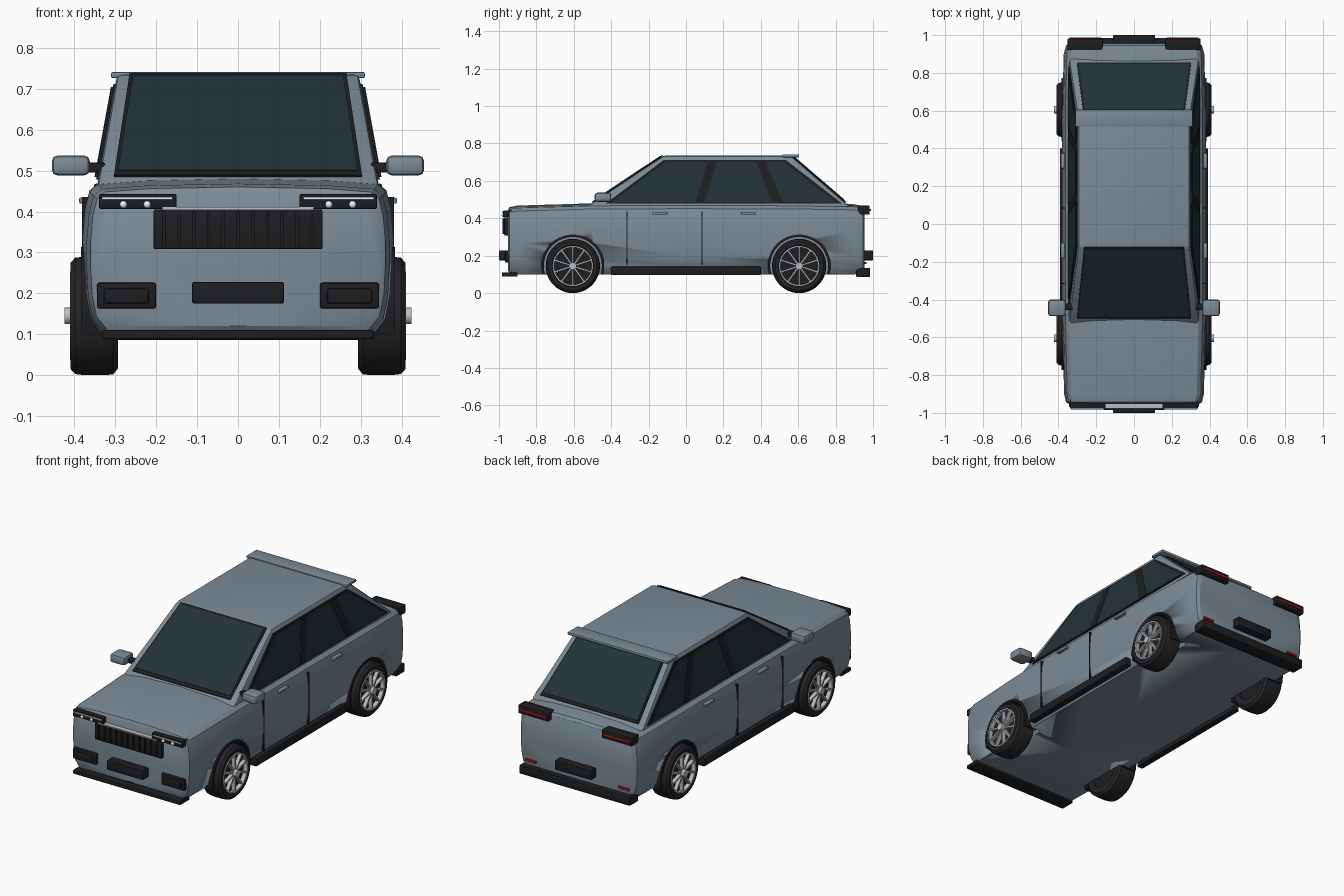
import bpy, bmesh, math
from mathutils import Vector

if "Cube" in bpy.data.objects:
    bpy.data.objects.remove(bpy.data.objects["Cube"])


def mat(name, *c):
    m = bpy.data.materials.new(name)
    m.diffuse_color = (*c, 1)
    m.use_nodes = True
    m.node_tree.nodes["Principled BSDF"].inputs["Base Color"].default_value = m.diffuse_color
    return m


PAINT = mat("paint", .20, .26, .31)
BLACK = mat("black_trim", .012, .013, .015)
RUBBER = mat("rubber", .018, .018, .02)
GLASS = mat("tinted_glass", .016, .032, .04)
SILVER = mat("silver", .5, .52, .54)
LAMP = mat("lamp", .85, .92, 1)
RED = mat("red_lamp", .45, .01, .015)


def finish(name, bm, m, bevel=0, seg=2, smooth=True):
    bmesh.ops.recalc_face_normals(bm, faces=bm.faces)
    me = bpy.data.meshes.new(name)
    bm.to_mesh(me)
    bm.free()
    ob = bpy.data.objects.new(name, me)
    bpy.context.collection.objects.link(ob)
    me.materials.append(m)
    bpy.ops.object.select_all(action='DESELECT')
    ob.select_set(True)
    bpy.context.view_layer.objects.active = ob
    if bevel:
        b = ob.modifiers.new("bevel", 'BEVEL')
        b.width, b.segments = bevel, seg
        bpy.ops.object.modifier_apply(modifier="bevel")
    if smooth:
        bpy.ops.object.shade_smooth_by_angle(angle=math.radians(32))
    return ob


def box(name, x, y, z, m, bevel=0):
    bm = bmesh.new()
    bmesh.ops.create_cube(bm, size=1)
    for v in bm.verts:
        v.co = [(a[0] + a[1]) / 2 + c * abs(a[1] - a[0]) for a, c in zip((x, y, z), v.co)]
    return finish(name, bm, m, bevel)


def prism(name, pts, off, m, bevel=0):
    """Polygon extruded along a vector."""
    bm = bmesh.new()
    f = bm.faces.new([bm.verts.new(p) for p in pts])
    ext = bmesh.ops.extrude_face_region(bm, geom=[f], use_keep_orig=True)
    for v in ext["geom"]:
        if isinstance(v, bmesh.types.BMVert):
            v.co += Vector(off)
    return finish(name, bm, m, bevel)


def loft(name, rings, m, closed=False, bevel=0):
    """Skin closed rings; cap the ends, or join them when closed."""
    bm = bmesh.new()
    vs = [[bm.verts.new(p) for p in r] for r in rings]
    n, k = len(vs[0]), len(vs)
    for i in range(k if closed else k - 1):
        a, b = vs[i], vs[(i + 1) % k]
        for j in range(n):
            bm.faces.new((a[j], a[(j + 1) % n], b[(j + 1) % n], b[j]))
    if not closed:
        bm.faces.new(vs[0])
        bm.faces.new(vs[-1])
    return finish(name, bm, m, bevel)


def lathe(name, profile, cy, cz, s, m, a0=0, a1=360, n=48):
    """Revolve a closed (x, r) profile about a side-to-side axle."""
    full = a1 - a0 == 360
    rings = []
    for i in range(n if full else n + 1):
        a = math.radians(a0 + (a1 - a0) * i / n)
        rings.append([(s * x, cy + r * math.cos(a), cz + r * math.sin(a)) for x, r in profile])
    return loft(name, rings, m, full)


def disc(name, x0, x1, r, cy, cz, s, m):
    rings = [[(s * x, cy + r * math.cos(i * math.pi / 16), cz + r * math.sin(i * math.pi / 16))
              for i in range(32)] for x in (x0, x1)]
    return loft(name, rings, m)


AXLES, WZ = (-.605, .605), .145

# Lower body lofted front to back
half = [(0, 0), (.88, 0), (.96, .1), (.99, .25), (1, .45), (1, .62), (.985, .8),
        (.955, .92), (.9, .965), (.6, .988), (0, 1)]
stations = [(-.952, .345, .445, .12), (-.943, .36, .46, .108), (-.9, .37, .468, .1), (-.5, .38, .48, .1),
            (0, .38, .482, .1), (.6, .38, .48, .1), (.9, .372, .475, .1), (.945, .36, .466, .108),
            (.955, .345, .452, .12)]
rings = []
for y, w, zt, zb in stations:
    right = [(w * a, y, zb + (zt - zb) * b) for a, b in half]
    rings.append(right + [(-x, yy, z) for x, yy, z in right[-2:0:-1]])
body = loft("body", rings, PAINT)

# Wheel arch cut-outs
for s in (-1, 1):
    for y in AXLES:
        c = disc("arch_cutter", .275, .5, .168, y, WZ, s, PAINT)
        c.hide_render = True
        bpy.context.view_layer.objects.active = body
        b = body.modifiers.new("arch", 'BOOLEAN')
        b.operation, b.object, b.solver = 'DIFFERENCE', c, 'EXACT'
        bpy.ops.object.modifier_apply(modifier="arch")
        bpy.data.objects.remove(c)

# Cabin
ZB, ZT, XB, XT = .46, .735, .345, .295
YF, YR = (-.535, -.12), (.88, .56)
loft("cabin", [[(-x, f, z), (x, f, z), (x, r, z), (-x, r, z)]
               for x, f, r, z in ((XB, YF[0], YR[0], ZB), (XT, YF[1], YR[1], ZT))], PAINT, bevel=.012)


def lerp(a, b, z):
    return a + (b - a) * (z - ZB) / (ZT - ZB)


def screen(name, ys, w0, w1, z0, z1, lift, m):
    d = Vector((0, -(ZT - ZB), ys[1] - ys[0])) if ys[0] < 0 else Vector((0, ZT - ZB, ys[0] - ys[1]))
    pts = [(-w0, lerp(*ys, z0), z0), (w0, lerp(*ys, z0), z0), (w1, lerp(*ys, z1), z1), (-w1, lerp(*ys, z1), z1)]
    prism(name, pts, d.normalized() * lift, m)


# Windscreen and rear window with black surrounds
for name, ys in (("windscreen", YF), ("rear_window", YR)):
    screen(name + "_seal", ys, .303, .265, .484, .733, .006, BLACK)
    screen(name, ys, .293, .257, .494, .726, .009, GLASS)


def side_panel(name, s, yz, lift, m):
    prism(name, [(s * lerp(XB, XT, z), y, z) for y, z in yz], (s * lift, 0, 0), m)


# Roof spoiler
box("roof_spoiler", (-.31, .31), (.515, .605), (.726, .741), PAINT, .004)

# Number plates, grille, bumpers
box("front_plate", (-.112, .112), (-1, -.94), (.175, .228), BLACK, .004)
box("rear_plate", (-.112, .112), (.94, 1), (.175, .228), BLACK, .004)
box("grille", (-.207, .207), (-.972, -.93), (.308, .405), BLACK, .006)
for i in range(11):
    x = -.18 + i * .036
    box("grille_bar", (x - .004, x + .004), (-.98, -.96), (.315, .4), BLACK)
box("grille_strip", (-.185, .185), (-.978, -.94), (.404, .411), SILVER)
box("front_splitter", (-.332, .332), (-.985, -.9), (.088, .11), BLACK, .004)
box("rear_bumper", (-.342, .342), (.91, .985), (.086, .135), BLACK, .005)

wheel = [(.293, .095), (.293, .128), (.305, .143), (.33, .145), (.375, .145), (.398, .142), (.409, .13),
         (.409, .112), (.402, .107), (.385, .104), (.31, .095)]
for s in (-1, 1):
    # Side glass and pillars
    side_panel("side_window_seal", s, [(-.43, .478), (-.12, .711), (.535, .711), (.835, .478)], .005, BLACK)
    side_panel("side_glass", s, [(-.395, .486), (-.105, .702), (.52, .702), (.8, .486)], .008, GLASS)
    side_panel("centre_pillar", s, [(.05, .484), (.115, .704), (.165, .704), (.1, .484)], .010, BLACK)
    side_panel("rear_pillar", s, [(.46, .484), (.375, .704), (.425, .704), (.52, .484)], .010, BLACK)
    # Doors and sills
    for y in (-.315, .085):
        box("door_gap", (s * .365, s * .3815), (y - .003, y + .003), (.15, .435), BLACK)
    for y in (-.14, .335):
        box("door_handle", (s * .36, s * .388), (y - .04, y + .04), (.419, .434), PAINT, .004)
    box("sill", (s * .355, s * .393), (-.4, .4), (.096, .142), BLACK, .006)
    # Mirrors
    box("mirror", (s * .362, s * .455), (-.488, -.4), (.488, .537), PAINT, .014)
    box("mirror_arm", (s * .325, s * .37), (-.455, -.42), (.495, .52), BLACK, .005)
    # Front lamps
    box("headlight", (s * .15, s * .34), (-.978, -.92), (.406, .443), BLACK, .005)
    box("light_strip", (s * .16, s * .332), (-.984, -.97), (.429, .435), LAMP)
    for x in (.222, .28, ):
        bm = bmesh.new()
        bmesh.ops.create_uvsphere(bm, u_segments=16, v_segments=8, radius=.009)
        bmesh.ops.translate(bm, verts=bm.verts, vec=(s * x, -.977, .417))
        finish("headlight_lens", bm, LAMP)
    box("fog_lamp_surround", (s * .2, s * .345), (-.968, -.92), (.163, .226), BLACK, .006)
    box("fog_lamp", (s * .218, s * .328), (-.974, -.95), (.175, .212), BLACK, .005)
    # Rear lamps
    box("tail_light", (s * .165, s * .352), (.92, .982), (.42, .468), BLACK, .005)
    box("tail_light_strip", (s * .175, s * .342), (.97, .988), (.438, .45), RED)
    box("rear_reflector", (s * .255, s * .32), (.94, .964), (.155, .167), RED)
    # Wheels
    for y in AXLES:
        lathe("arch_liner", [(.3, .155), (.3, .168), (.383, .168), (.383, .155)], y, WZ, s, BLACK, -16, 196, 32)
        lathe("tyre", wheel, y, WZ, s, RUBBER)
        disc("wheel_disc", .31, .388, .105, y, WZ, s, BLACK)
        lathe("rim", [(.385, .1), (.385, .108), (.411, .108), (.411, .1)], y, WZ, s, SILVER)
        disc("hub", .38, .424, .02, y, WZ, s, SILVER)
        for i in range(10):
            sp = box("spoke", (s * .386, s * .408), (-.0045, .0045), (.012, .103), SILVER)
            sp.location = (0, y, WZ)
            sp.rotation_euler.x = i * math.tau / 10
